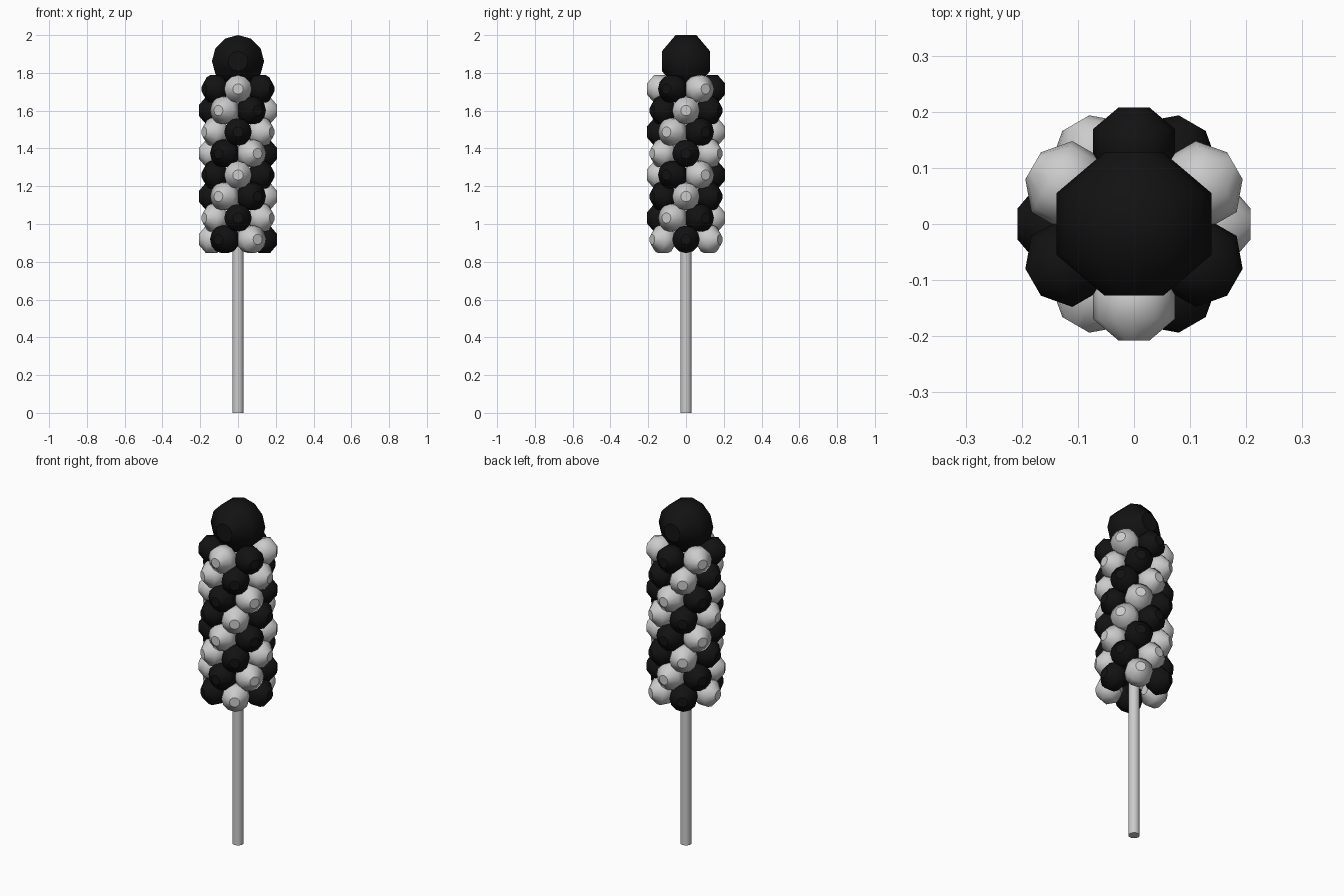
import bpy, bmesh, math
from mathutils import Matrix

if "Cube" in bpy.data.objects:
    bpy.data.objects.remove(bpy.data.objects["Cube"])

black = bpy.data.materials.new("black")
black.diffuse_color = (0.006, 0.006, 0.006, 1)
black.use_nodes = True
black.node_tree.nodes["Principled BSDF"].inputs["Base Color"].default_value = black.diffuse_color


def finish(bm, name, mat=None):
    bmesh.ops.recalc_face_normals(bm, faces=bm.faces[:])
    for f in bm.faces:
        f.smooth = len(f.verts) == 4
    me = bpy.data.meshes.new(name)
    bm.to_mesh(me)
    bm.free()
    if mat:
        me.materials.append(mat)
    ob = bpy.data.objects.new(name, me)
    bpy.context.collection.objects.link(ob)
    return ob


# Low-poly ball turned around the y axis, with small flat ends
def ball_mesh(name, r, mat=None, sides=12):
    bm = bmesh.new()
    rings = []
    for y, w in [(-0.925, 0.38), (-0.40, 1.0), (0.40, 1.0), (0.925, 0.38)]:
        rings.append([bm.verts.new((r * w * math.cos(2 * math.pi * i / sides), r * y,
                                    r * w * math.sin(2 * math.pi * i / sides)))
                      for i in range(sides)])
    for a, b in zip(rings, rings[1:]):
        for i in range(sides):
            j = (i + 1) % sides
            bm.faces.new((a[i], a[j], b[j], b[i]))
    bm.faces.new(rings[0])
    bm.faces.new(rings[-1])
    return finish(bm, name, mat)


# Stick
bm = bmesh.new()
bmesh.ops.create_cone(bm, cap_ends=True, segments=16, radius1=0.03, radius2=0.03,
                      depth=1.76, matrix=Matrix.Translation((0, 0, 0.88)))
finish(bm, "stick")

# Large ball on top
top = ball_mesh("top_ball", 0.138, black)
top.location = (0, 0, 1.862)

# Eight staggered rings of six balls, colours alternating in spirals
for row in range(8):
    for k in range(6):
        ang = math.radians(-90 - 30 * row + 60 * k)
        dark = k % 2 == 1
        ob = ball_mesh("dark_ball" if dark else "light_ball", 0.073, black if dark else None)
        ob.location = (0.14 * math.cos(ang), 0.14 * math.sin(ang), 1.715 - 0.1138 * row)
        ob.rotation_euler.z = ang + math.pi / 2
